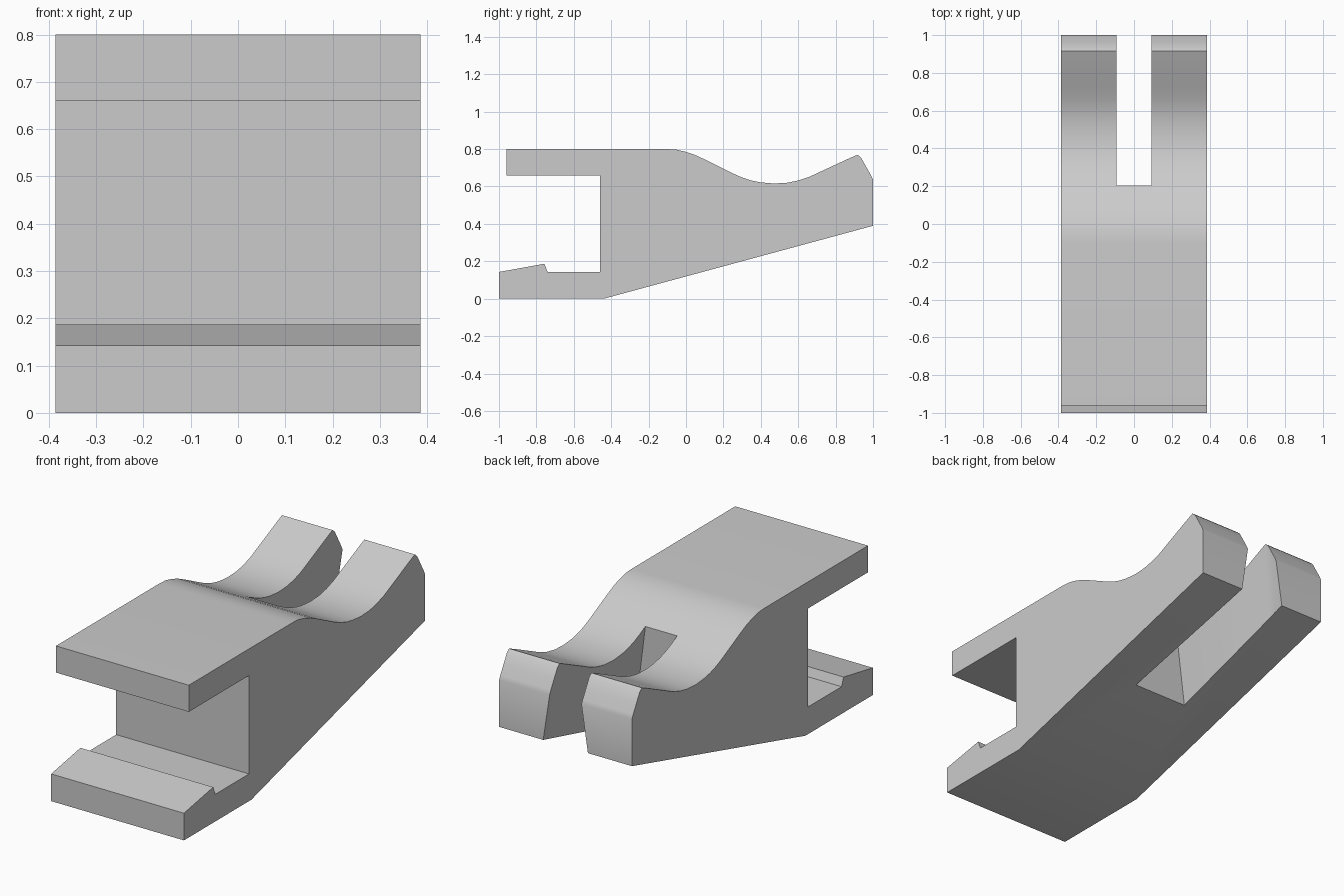
import bpy, bmesh, math

if "Cube" in bpy.data.objects:
    bpy.data.objects.remove(bpy.data.objects["Cube"])

HALF_W = 0.386       # half width of the body
SLOT_TOP = 0.0925    # half width of the slot at the upper surface
SLOT_START = 0.205

grey = bpy.data.materials.new("plain grey")
grey.diffuse_color = (0.6, 0.6, 0.6, 1)
grey.use_nodes = True
grey.node_tree.nodes["Principled BSDF"].inputs["Base Color"].default_value = grey.diffuse_color

# saddle-shaped upper curve (y, z), from the flat top to the rear tip
saddle = [(-.1, .8), (-.05, .797), (0, .785), (.05, .768), (.1, .745), (.15, .72),
          (.2, .695), (.25, .67), (.3, .648), (.35, .632), (.4, .622), (.47, .616),
          (.54, .62), (.6, .632), (.66, .652), (.72, .68), (.8, .717), (.86, .745),
          (.917, .77), (.936, .754), (.963, .706), (.99, .658), (1, .636)]
# underside, front lip with catch, mouth and upper jaw
jaws = [(1, .39), (-.44, 0), (-1, 0), (-1, .143), (-.757, .187), (-.74, .143),
        (-.46, .143), (-.46, .66), (-.96, .66), (-.96, .8)]


def add_object(name, bm):
    bmesh.ops.recalc_face_normals(bm, faces=bm.faces)
    mesh = bpy.data.meshes.new(name)
    bm.to_mesh(mesh)
    bm.free()
    mesh.materials.append(grey)
    ob = bpy.data.objects.new(name, mesh)
    bpy.context.collection.objects.link(ob)
    return ob


def loft(name, rings):
    bm = bmesh.new()
    loops = [[bm.verts.new(p) for p in ring] for ring in rings]
    n = len(loops[0])
    for a, b in zip(loops, loops[1:]):
        for i in range(n):
            j = (i + 1) % n
            bm.faces.new((a[i], a[j], b[j], b[i]))
    bm.faces.new(loops[0])
    bm.faces.new(loops[-1])
    return add_object(name, bm)


def top_z(y):
    for (y0, z0), (y1, z1) in zip(saddle, saddle[1:]):
        if y0 <= y <= y1:
            return z0 + (z1 - z0) * (y - y0) / (y1 - y0)
    return saddle[-1][1]


# clip body: side profile swept across the width
profile = saddle + jaws
body = loft("clip_body", [[(x, y, z) for y, z in profile] for x in (-HALF_W, HALF_W)])


# rear slot cutter: straight along the upper edge, flaring towards the underside
def slot_ring(y):
    zt = top_z(y)
    zb = 0.39 * (y + .44) / 1.44
    low = 0.158 + (0.13 - 0.158) * (y - SLOT_START) / (1 - SLOT_START)
    drop = 0.1
    ext = low + (low - SLOT_TOP) / (zt - zb) * drop
    right = [(SLOT_TOP, y, 1.0), (SLOT_TOP, y, zt), (ext, y, zb - drop)]
    return right + [(-x, yy, z) for x, yy, z in reversed(right)]


stations = [SLOT_START] + [y for y, z in saddle if y > SLOT_START] + [1.05]
cutter = loft("slot_cutter", [slot_ring(y) for y in stations])
cutter.hide_render = True

mod = body.modifiers.new("slot", 'BOOLEAN')
mod.operation = 'DIFFERENCE'
mod.solver = 'EXACT'
mod.object = cutter
bpy.context.view_layer.objects.active = body
body.select_set(True)
bpy.ops.object.modifier_apply(modifier=mod.name)
bpy.data.objects.remove(cutter)

# smooth the saddle, keep the corners crisp
bpy.ops.object.shade_smooth_by_angle(angle=math.radians(25))
